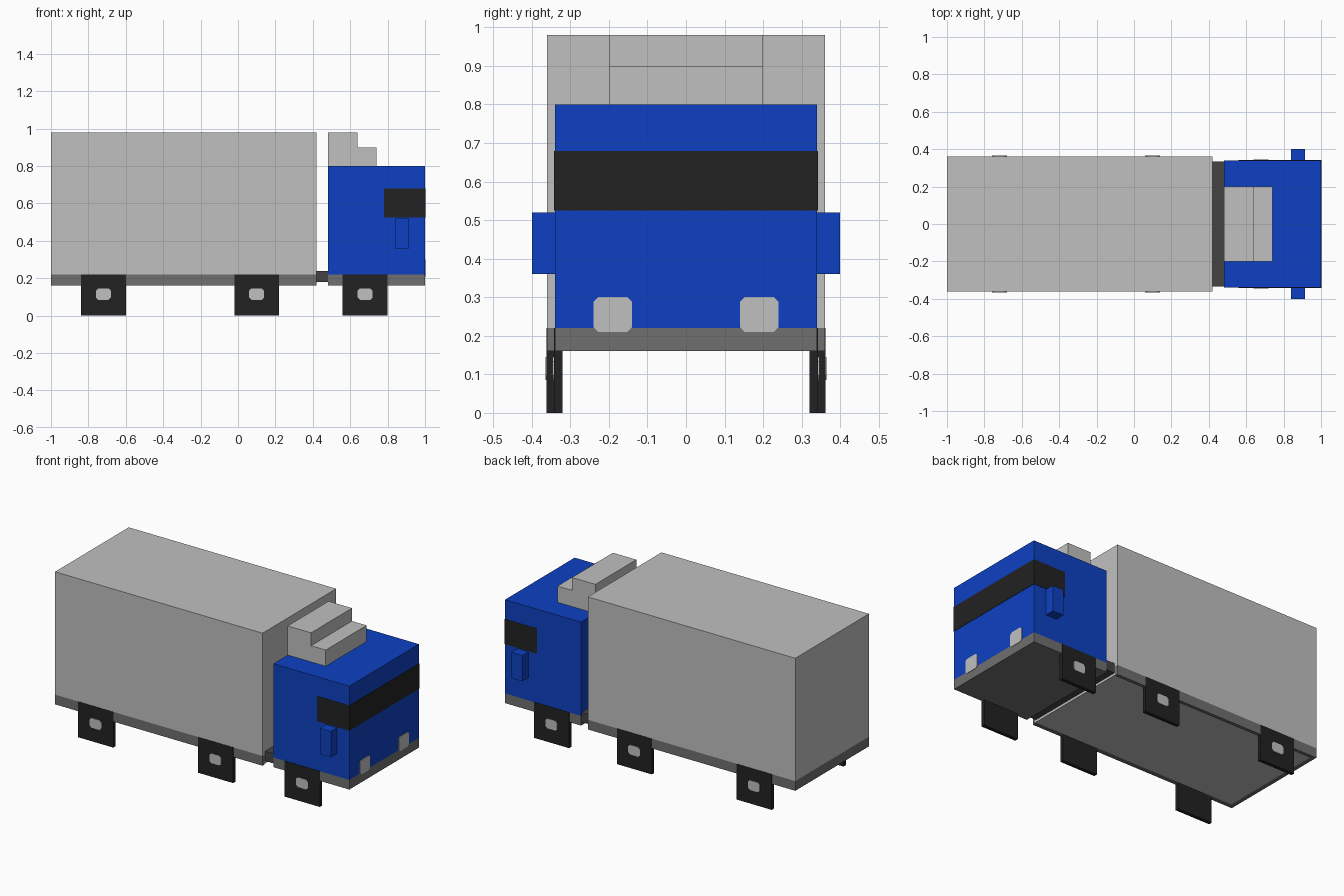
import bpy, bmesh

if "Cube" in bpy.data.objects:
    bpy.data.objects.remove(bpy.data.objects["Cube"], do_unlink=True)


def material(name, rgb):
    """Flat material from 0-255 display values."""
    lin = [((c / 255 + 0.055) / 1.055) ** 2.4 if c > 10 else c / 255 / 12.92 for c in rgb]
    m = bpy.data.materials.new(name)
    m.use_nodes = True
    m.diffuse_color = (*lin, 1)
    m.node_tree.nodes["Principled BSDF"].inputs["Base Color"].default_value = (*lin, 1)
    return m


LIGHT = material("light grey", (192, 192, 192))
BLUE = material("cab blue", (13, 64, 194))
BLACK = material("near black", (34, 34, 34))
GREY = material("chassis grey", (112, 112, 112))
DARK = material("coupling dark grey", (68, 68, 68))


def prism(name, profile, axis, lo, hi, mat):
    """Extrude a 2D profile along an axis: 'x' takes (y, z), 'y' takes (x, z)."""
    bm = bmesh.new()
    place = (lambda p, d: (d, p[0], p[1])) if axis == "x" else (lambda p, d: (p[0], d, p[1]))
    face = bm.faces.new([bm.verts.new(place(p, lo)) for p in profile])
    new = bmesh.ops.extrude_face_region(bm, geom=[face])["geom"]
    shift = (hi - lo, 0, 0) if axis == "x" else (0, hi - lo, 0)
    bmesh.ops.translate(bm, vec=shift, verts=[v for v in new if isinstance(v, bmesh.types.BMVert)])
    bmesh.ops.recalc_face_normals(bm, faces=bm.faces)
    mesh = bpy.data.meshes.new(name)
    bm.to_mesh(mesh)
    bm.free()
    mesh.materials.append(mat)
    ob = bpy.data.objects.new(name, mesh)
    bpy.context.collection.objects.link(ob)
    return ob


def box(name, x, y, z, mat):
    return prism(name, [(x[0], z[0]), (x[1], z[0]), (x[1], z[1]), (x[0], z[1])], "y", y[0], y[1], mat)


def octagon(cx, cz, w, h, c):
    """Rectangle outline with clipped corners."""
    a, b = w / 2, h / 2
    return [(cx + u, cz + v) for u, v in
            [(-a + c, -b), (a - c, -b), (a, -b + c), (a, b - c),
             (a - c, b), (-a + c, b), (-a, b - c), (-a, -b + c)]]


def span(side, a, b):
    return sorted((side * a, side * b))


# Cargo body with a lower floor framed by the skirt
box("cargo_body", (-1, 0.42), (-0.36, 0.36), (0.22, 0.98), LIGHT)
box("cargo_floor", (-0.98, 0.42), (-0.34, 0.34), (0.165, 0.22), LIGHT)
box("rear_skirt", (-1, -0.98), (-0.36, 0.36), (0.16, 0.22), GREY)

# Coupling between the cab and the body
box("coupling", (0.40, 0.50), (-0.335, 0.335), (0.18, 0.24), DARK)

# Cab, base and wraparound window band
box("cab", (0.48, 1), (-0.34, 0.34), (0.22, 0.80), BLUE)
box("cab_base", (0.48, 1), (-0.34, 0.34), (0.16, 0.22), GREY)
box("window_band", (0.78, 1.002), (-0.342, 0.342), (0.525, 0.68), BLACK)

# Stepped roof deflector
prism("roof_deflector", [(0.48, 0.80), (0.74, 0.80), (0.74, 0.90), (0.64, 0.90),
                         (0.64, 0.98), (0.48, 0.98)], "y", -0.20, 0.20, LIGHT)

# Paired parts
for side, label in ((1, "left"), (-1, "right")):
    box(f"{label}_skirt", (-0.98, 0.42), span(side, 0.34, 0.36), (0.16, 0.22), GREY)
    box(f"{label}_mirror", (0.84, 0.915), span(side, 0.34, 0.40), (0.36, 0.52), BLUE)
    prism(f"{label}_headlight", octagon(side * 0.19, 0.255, 0.10, 0.09, 0.012), "x", 0.99, 1.003, LIGHT)
    # Square wheels with small hubs; the front pair sits flush with the cab
    for pos, cx, outer in (("rear", -0.72, 0.362), ("middle", 0.10, 0.362), ("front", 0.68, 0.343)):
        box(f"{label}_{pos}_wheel", (cx - 0.12, cx + 0.12), span(side, outer - 0.022, outer),
            (0, 0.22), BLACK)
        prism(f"{label}_{pos}_hub", octagon(cx, 0.115, 0.08, 0.06, 0.012), "y",
              *span(side, outer - 0.01, outer + 0.003), LIGHT)
